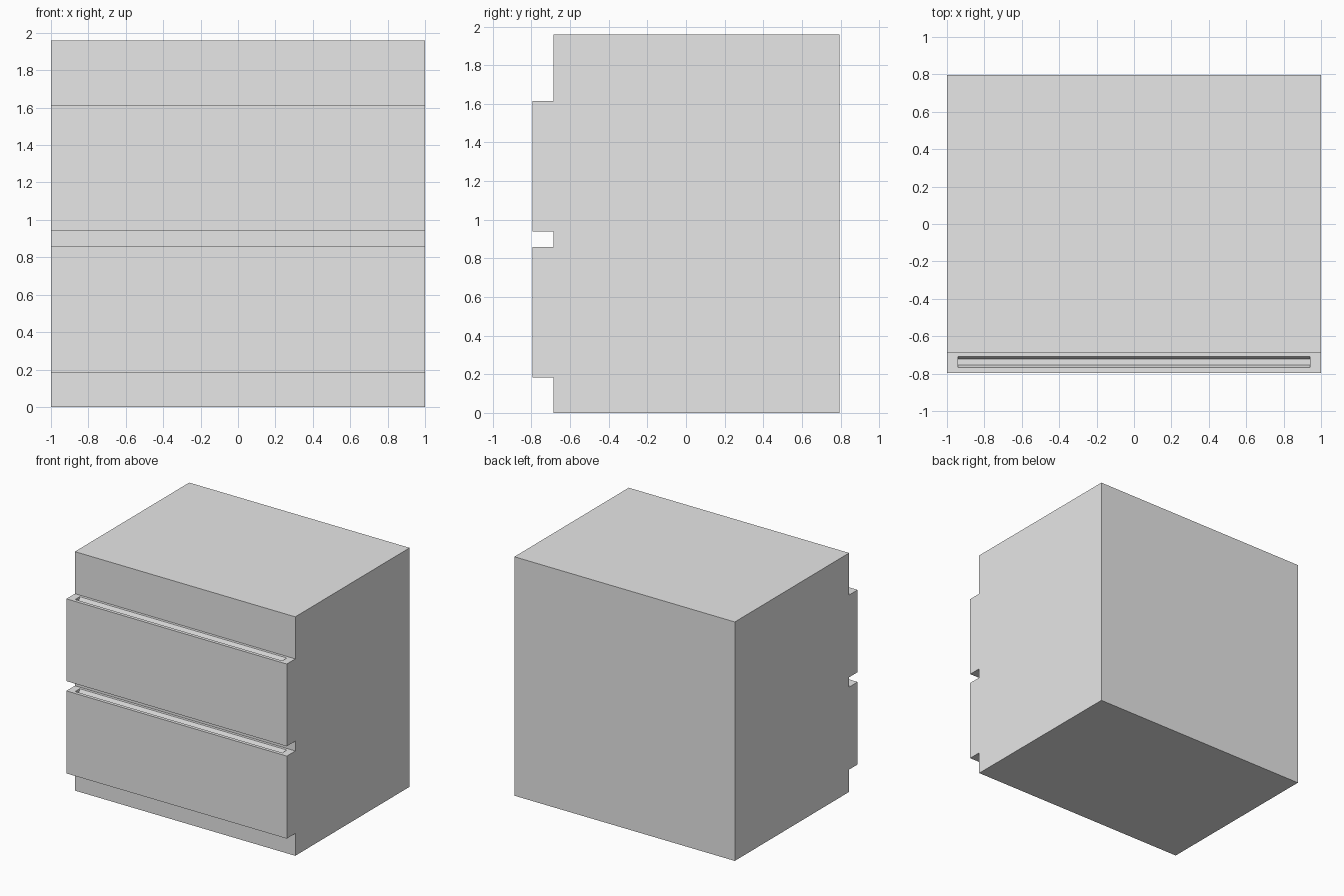
import bpy, bmesh

if "Cube" in bpy.data.objects:
    bpy.data.objects.remove(bpy.data.objects["Cube"])

grey = bpy.data.materials.new("light_grey")
grey.diffuse_color = (0.8, 0.8, 0.8, 1)
grey.use_nodes = True
grey.node_tree.nodes["Principled BSDF"].inputs["Base Color"].default_value = grey.diffuse_color


def prism(name, profile, half_width):
    """Extrude a closed (y, z) profile along x, centred on x = 0."""
    bm = bmesh.new()
    face = bm.faces.new([bm.verts.new((-half_width, y, z)) for y, z in profile])
    res = bmesh.ops.extrude_face_region(bm, geom=[face])
    verts = [g for g in res["geom"] if isinstance(g, bmesh.types.BMVert)]
    bmesh.ops.translate(bm, verts=verts, vec=(2 * half_width, 0, 0))
    bmesh.ops.recalc_face_normals(bm, faces=bm.faces)
    mesh = bpy.data.meshes.new(name)
    bm.to_mesh(mesh)
    bm.free()
    mesh.materials.append(grey)
    obj = bpy.data.objects.new(name, mesh)
    bpy.context.collection.objects.link(obj)
    return obj


def box_profile(y0, y1, z0, z1):
    return [(y0, z0), (y1, z0), (y1, z1), (y0, z1)]


FRONT, FACE, BACK = -0.796, -0.686, 0.796

# cabinet body
prism("cabinet_body", box_profile(FACE, BACK, 0, 1.96), 1.0)

# two drawer fronts, each with a finger groove cut in its top edge
for name, z0, z1 in (("lower", 0.183, 0.86), ("upper", 0.94, 1.615)):
    drawer = prism(name + "_drawer_front", box_profile(FRONT, FACE, z0, z1), 1.0)
    groove = prism(name + "_groove_cutter",
                   [(-0.768, z1 + 0.02), (-0.768, z1), (-0.755, z1 - 0.03),
                    (-0.722, z1 - 0.03), (-0.708, z1), (-0.708, z1 + 0.02)], 0.94)
    groove.hide_render = True
    groove.hide_set(True)
    cut = drawer.modifiers.new("finger_groove", 'BOOLEAN')
    cut.operation = 'DIFFERENCE'
    cut.solver = 'EXACT'
    cut.object = groove
